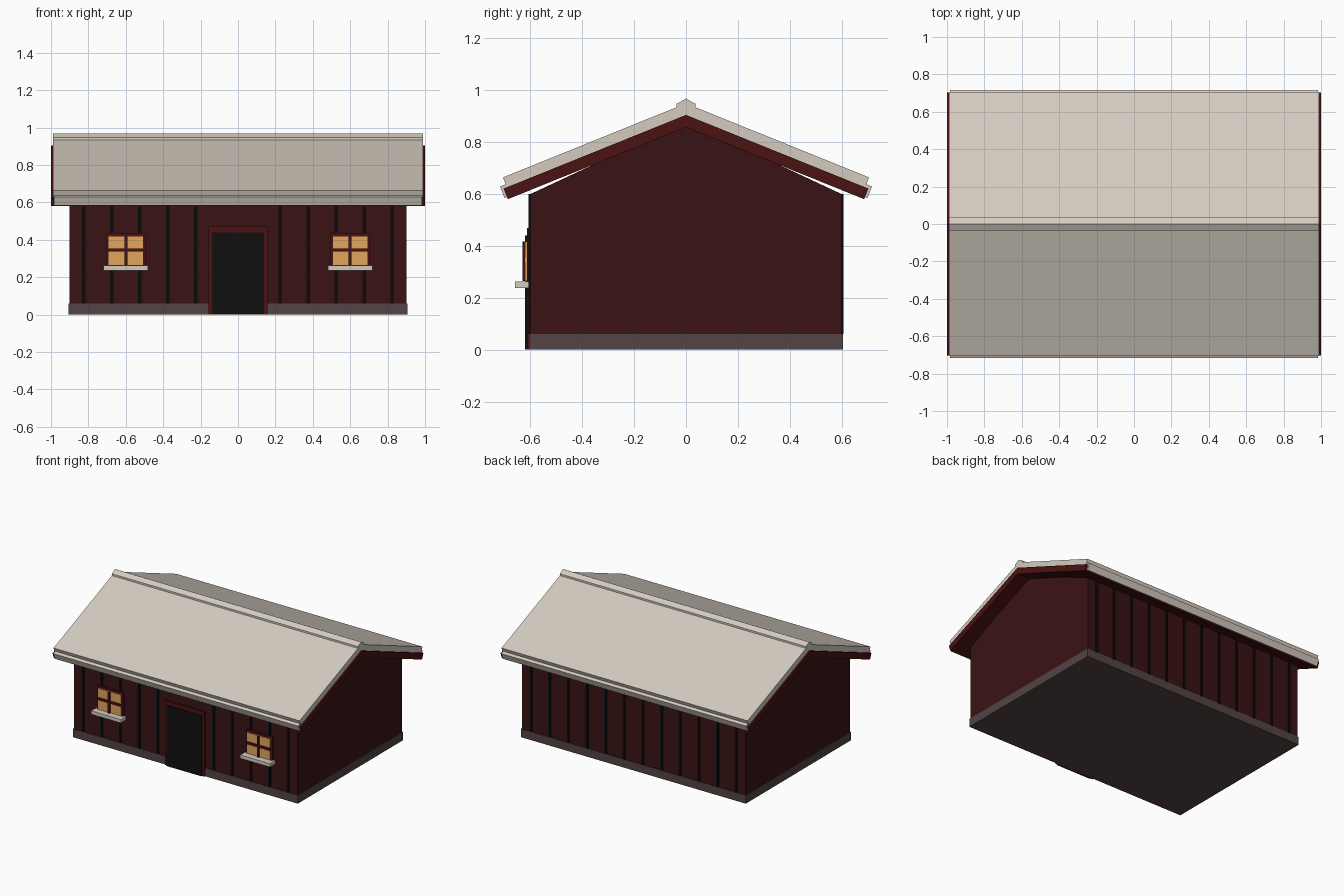
import bpy
import math

if "Cube" in bpy.data.objects:
    bpy.data.objects.remove(bpy.data.objects["Cube"])


def mat(name, rgb):
    m = bpy.data.materials.new(name)
    m.diffuse_color = (*rgb, 1)
    m.use_nodes = True
    m.node_tree.nodes["Principled BSDF"].inputs["Base Color"].default_value = m.diffuse_color
    return m


BEIGE = mat("pale roof", (0.66, 0.60, 0.53))
WALL = mat("dark red wall", (0.042, 0.006, 0.007))
RED = mat("red trim", (0.070, 0.006, 0.006))
BLACK = mat("black batten", (0.004, 0.003, 0.003))
DOOR = mat("black door", (0.005, 0.005, 0.005))
STONE = mat("grey foundation", (0.085, 0.058, 0.056))
GLOW = mat("warm glass", (0.76, 0.38, 0.11))


def prism(name, profile, half_x, m):
    """Extrude a (y, z) profile along x, centred on x = 0."""
    n = len(profile)
    verts = [(s * half_x, y, z) for s in (-1, 1) for y, z in profile]
    faces = [tuple(range(n))[::-1], tuple(range(n, 2 * n))]
    faces += [(i, (i + 1) % n, (i + 1) % n + n, i + n) for i in range(n)]
    me = bpy.data.meshes.new(name)
    me.from_pydata(verts, [], faces)
    me.materials.append(m)
    ob = bpy.data.objects.new(name, me)
    bpy.context.collection.objects.link(ob)
    # consistent outward normals
    import bmesh
    bm = bmesh.new()
    bm.from_mesh(me)
    bmesh.ops.recalc_face_normals(bm, faces=bm.faces)
    bm.to_mesh(me)
    bm.free()
    return ob


def box(name, x0, x1, y0, y1, z0, z1, m):
    ob = prism(name, [(y0, z0), (y1, z0), (y1, z1), (y0, z1)], (x1 - x0) / 2, m)
    ob.location.x = (x0 + x1) / 2
    return ob


# Foundation and gabled body
box("foundation", -0.905, 0.905, -0.605, 0.605, 0, 0.06, STONE)
prism("walls", [(-0.6, 0.03), (0.6, 0.03), (0.6, 0.6), (0, 0.88), (-0.6, 0.6)], 0.9, WALL)

# Vertical battens on front and back
for i in range(12):
    x = -0.825 + 0.15 * i
    box("back_batten", x - 0.009, x + 0.009, 0.595, 0.607, 0.06, 0.6, BLACK)
    if abs(x) > 0.1:
        box("front_batten", x - 0.009, x + 0.009, -0.607, -0.595, 0.06, 0.6, BLACK)

# Roof: sloped boards whose ends are square to the slope
A = math.radians(22)
C, S = math.cos(A), math.sin(A)


def slope_board(name, y, z, thick, half_x, m, length=None):
    """Board from its outer top corner (y, z); runs to the ridge if no length."""
    low = (y + S * thick, z - C * thick)
    if length:
        pts = [(y, z), low, (low[0] + C * length, low[1] + S * length),
               (y + C * length, z + S * length)]
    else:
        t = math.tan(A)
        pts = [(y, z), low, (0, low[1] - low[0] * t), (0, z - y * t)]
    for side, sgn in (("front", 1), ("back", -1)):
        prism(side + "_" + name, [(sgn * a, b) for a, b in pts], half_x, m)


slope_board("roof_deck", -0.703, 0.621, 0.044, 1.0, RED)
slope_board("roof_cover", -0.706, 0.664, 0.045, 0.99, BEIGE)
slope_board("eave_board", -0.717, 0.629, 0.048, 0.985, BEIGE, 0.025)
prism("ridge_cap", [(-0.036, 0.925), (0.036, 0.925), (0.036, 0.948), (0, 0.968),
                    (-0.036, 0.948)], 0.99, BEIGE)

# Door
box("door_frame", -0.16, 0.16, -0.613, -0.595, 0, 0.47, RED)
box("door", -0.14, 0.14, -0.62, -0.6, 0, 0.44, DOOR)

# Windows with glazing bars and sills
for cx in (-0.6, 0.6):
    box("window_frame", cx - 0.105, cx + 0.105, -0.613, -0.595, 0.255, 0.435, RED)
    box("window_glass", cx - 0.092, cx + 0.092, -0.62, -0.612, 0.265, 0.418, GLOW)
    box("window_bar_upright", cx - 0.008, cx + 0.008, -0.63, -0.615, 0.265, 0.418, RED)
    box("window_bar_cross", cx - 0.092, cx + 0.092, -0.63, -0.615, 0.337, 0.353, RED)
    box("window_sill", cx - 0.12, cx + 0.12, -0.66, -0.6, 0.237, 0.262, BEIGE)
